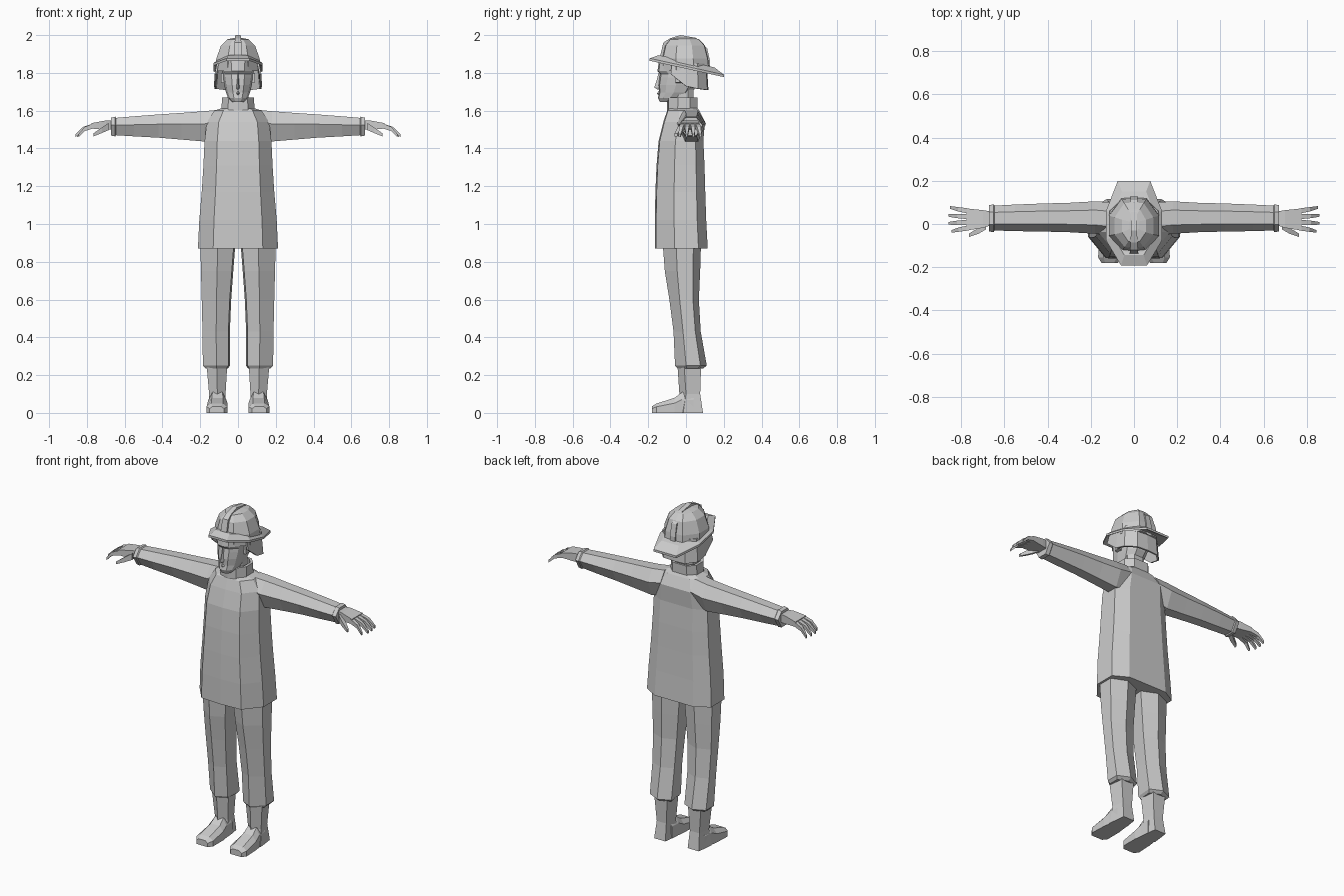
import bpy
import bmesh

if "Cube" in bpy.data.objects:
    bpy.data.objects.remove(bpy.data.objects["Cube"], do_unlink=True)

GREY = (0.6, 0.6, 0.6, 1)
mat = bpy.data.materials.new("plain grey")
mat.use_nodes = True
mat.diffuse_color = GREY
mat.node_tree.nodes["Principled BSDF"].inputs["Base Color"].default_value = GREY


def loft(name, rings, closed=True, mirror=False, thick=0):
    """Skin a list of equal-length point rings, capping the ends if closed."""
    bm = bmesh.new()
    rows = [[bm.verts.new(p) for p in ring] for ring in rings]
    n = len(rows[0])
    for a, b in zip(rows, rows[1:]):
        for i in range(n if closed else n - 1):
            j = (i + 1) % n
            bm.faces.new((a[i], a[j], b[j], b[i]))
    if closed:
        bm.faces.new(rows[0])
        bm.faces.new(rows[-1])
    bmesh.ops.recalc_face_normals(bm, faces=bm.faces)
    mesh = bpy.data.meshes.new(name)
    bm.to_mesh(mesh)
    bm.free()
    mesh.materials.append(mat)
    obj = bpy.data.objects.new(name, mesh)
    bpy.context.collection.objects.link(obj)
    if thick:
        obj.modifiers.new("thickness", "SOLIDIFY").thickness = thick
    if mirror:
        obj.modifiers.new("mirror", "MIRROR")
    return obj


def whole(half):
    """Complete a right-hand outline running front to back."""
    return half + [(-x, y) for x, y in reversed(half) if x > 0]


def levels(profile, rows):
    """Scale a unit outline to each (z, half width, front y, back y)."""
    return [[(x * w, (f + b) / 2 + y * (b - f) / 2, z) for x, y in whole(profile)]
            for z, w, f, b in rows]


def box_x(rows):
    return [[(x, y0, z0), (x, y1, z0), (x, y1, z1), (x, y0, z1)]
            for x, y0, y1, z0, z1 in rows]


def box_y(rows):
    return [[(x0, y, z0), (x1, y, z0), (x1, y, z1), (x0, y, z1)]
            for y, x0, x1, z0, z1 in rows]


# Coat and collar
torso = [(0, -1), (.62, -.95), (1, -.25), (1, .65), (.6, 1), (0, 1)]
loft("coat", levels(torso, [
    (.87, .212, -.165, .115), (1.02, .205, -.165, .107), (1.17, .192, -.162, .102),
    (1.31, .183, -.156, .098), (1.44, .177, -.145, .092), (1.54, .165, -.12, .1),
    (1.6, .125, -.1, .07), (1.615, .08, -.085, .06)]))
neck_shape = [(0, -1), (.6, -.9), (1, -.3), (1, .5), (.55, 1), (0, 1)]
loft("collar", levels(neck_shape, [
    (1.58, .088, -.1, .06), (1.67, .085, -.1, .062),
    (1.67, .07, -.085, .05), (1.62, .07, -.085, .05)]))
loft("neck", levels(neck_shape, [(1.58, .055, -.08, .04), (1.72, .055, -.08, .04)]))

# Sleeves: six-sided sections along the arm
sleeve = []
for x, f, b, lo, hi in [(.1, -.055, .1, 1.46, 1.605), (.18, -.045, .105, 1.437, 1.597),
                        (.3, -.038, .098, 1.447, 1.588), (.42, -.035, .095, 1.457, 1.58),
                        (.55, -.033, .09, 1.464, 1.57), (.645, -.03, .085, 1.47, 1.562),
                        (.65, -.037, .09, 1.464, 1.568), (.672, -.035, .088, 1.468, 1.563)]:
    m = lo + (hi - lo) * .58
    d = (b - f) * .27
    sleeve.append([(x, f + d, hi), (x, b - d, hi), (x, b, m),
                   (x, b - d, lo), (x, f + d, lo), (x, f, m)])
loft("sleeve", sleeve, mirror=True)

# Hands
loft("palm", box_x([(.66, -.005, .058, 1.5, 1.548), (.7, -.018, .064, 1.5, 1.548),
                    (.775, -.03, .072, 1.505, 1.534)]), mirror=True)
for k, reach in enumerate((-.016, 0, 0, -.008)):
    y, tip = -.018 + k * .026, -.034 + k * .037
    mid = (y + tip) / 2
    loft("finger", box_x([
        (.765, y - .012, y + .012, 1.506, 1.533),
        (.82 + reach / 2, mid - .01, mid + .01, 1.492, 1.514),
        (.86 + reach, tip - .006, tip + .006, 1.46, 1.476)]), mirror=True)
loft("thumb", box_x([(.685, -.025, .01, 1.497, 1.535), (.72, -.045, -.018, 1.482, 1.512),
                     (.765, -.06, -.045, 1.464, 1.48)]), mirror=True)

# Trousers: six-sided legs with a flared hem
leg = []
for z, i, o, f, b in [(.92, .012, .2, -.125, .08), (.75, .025, .196, -.112, .075),
                      (.6, .036, .192, -.088, .068), (.43, .043, .188, -.066, .078),
                      (.25, .043, .186, -.058, .11), (.235, .053, .172, -.045, .09)]:
    c, s = (i + o) / 2, b - f
    leg.append([(c, f, z), (o, f + s * .35, z), (o, b - s * .2, z),
                (c, b, z), (i, b - s * .2, z), (i + .008, f + s * .2, z)])
loft("trouser_leg", leg, mirror=True)

# Boots
shaft = []
for z, i, o, f, b in [(.25, .057, .166, -.045, .08), (.1, .066, .153, -.035, .075),
                      (0, .062, .16, -.05, .09)]:
    c = (i + o) / 2
    shaft.append([(c, f, z), (o, f + .035, z), (o - .012, b, z),
                  (i + .012, b, z), (i, f + .035, z)])
loft("boot_shaft", shaft, mirror=True)
foot = []
for y, i, o, h in [(-.18, .075, .15, .035), (-.155, .056, .166, .05),
                   (-.06, .056, .162, .08), (-.02, .062, .156, .11), (.04, .066, .152, .11)]:
    e = (o - i) * .22
    foot.append([(i, y, 0), (o, y, 0), (o, y, h * .65), (o - e, y, h),
                 (i + e, y, h), (i, y, h * .65)])
loft("boot_foot", foot, mirror=True)

# Head and features
skull = [(0, -1), (.42, -.94), (.85, -.6), (1, -.1), (.9, .6), (.4, 1), (0, 1)]
loft("head", levels(skull, [
    (1.645, .03, -.138, -.07), (1.668, .052, -.148, -.01), (1.695, .063, -.143, .03),
    (1.735, .073, -.146, .06), (1.775, .08, -.141, .08), (1.795, .081, -.138, .085),
    (1.81, .084, -.151, .09), (1.89, .086, -.14, .09)]))
wedge = [(0, -1), (1, 1), (0, 1)]
loft("nose", levels(wedge, [(1.712, .016, -.15, -.12), (1.722, .018, -.168, -.12),
                            (1.765, .011, -.154, -.12), (1.8, .009, -.146, -.12)]))
loft("lips", levels(wedge, [(1.682, .02, -.145, -.12), (1.69, .027, -.154, -.12),
                            (1.703, .02, -.145, -.12)]))
loft("ear", box_x([(.07, -.055, -.02, 1.745, 1.795), (.09, -.055, -.015, 1.75, 1.8)]),
     mirror=True)

# Neck guard hanging from the helmet
guard = [(.112, -.075), (.116, .0), (.112, .06), (.065, .105), (0, .11)]
guard_low = [.085, .02, .006, 0, 0]
path = [(x, y, d) for (x, y), d in zip(guard, guard_low)]
path += [(-x, y, d) for x, y, d in reversed(path) if x > 0]
loft("neck_guard", [[(x * 1.0, y, 1.85) for x, y, d in path],
                    [(x * 1.1, y * 1.08, 1.71 + d) for x, y, d in path]],
     closed=False, thick=.01)

# Helmet: brim, dome and centre crest
brim_half = [(0, -.192), (.06, -.192), (.13, -.075), (.13, .06), (.075, .2), (0, .2)]


def brim_ring(scale, lift):
    return [(x * scale, y * scale, 1.832 - .22 * y * scale + lift)
            for x, y in whole(brim_half)]


loft("helmet_brim", [brim_ring(.7, .012), brim_ring(1, -.01), brim_ring(1, .003),
                     brim_ring(.75, .03)])
dome = [(0, -1), (.48, -.95), (1, -.4), (1, .35), (.5, .97), (0, 1)]
loft("helmet_dome", levels(dome, [
    (1.81, .118, -.125, .125), (1.875, .115, -.128, .118), (1.945, .09, -.112, .1),
    (1.978, .055, -.085, .07), (1.985, .02, -.05, .04)]))
loft("helmet_crest", box_y([(y, -w, w, top - .06, top) for y, top, w in [
    (-.138, 1.885, .02), (-.12, 1.96, .018), (-.085, 1.983, .016), (-.03, 2, .014),
    (.055, 1.985, .014), (.112, 1.93, .016), (.128, 1.86, .018)]]))
